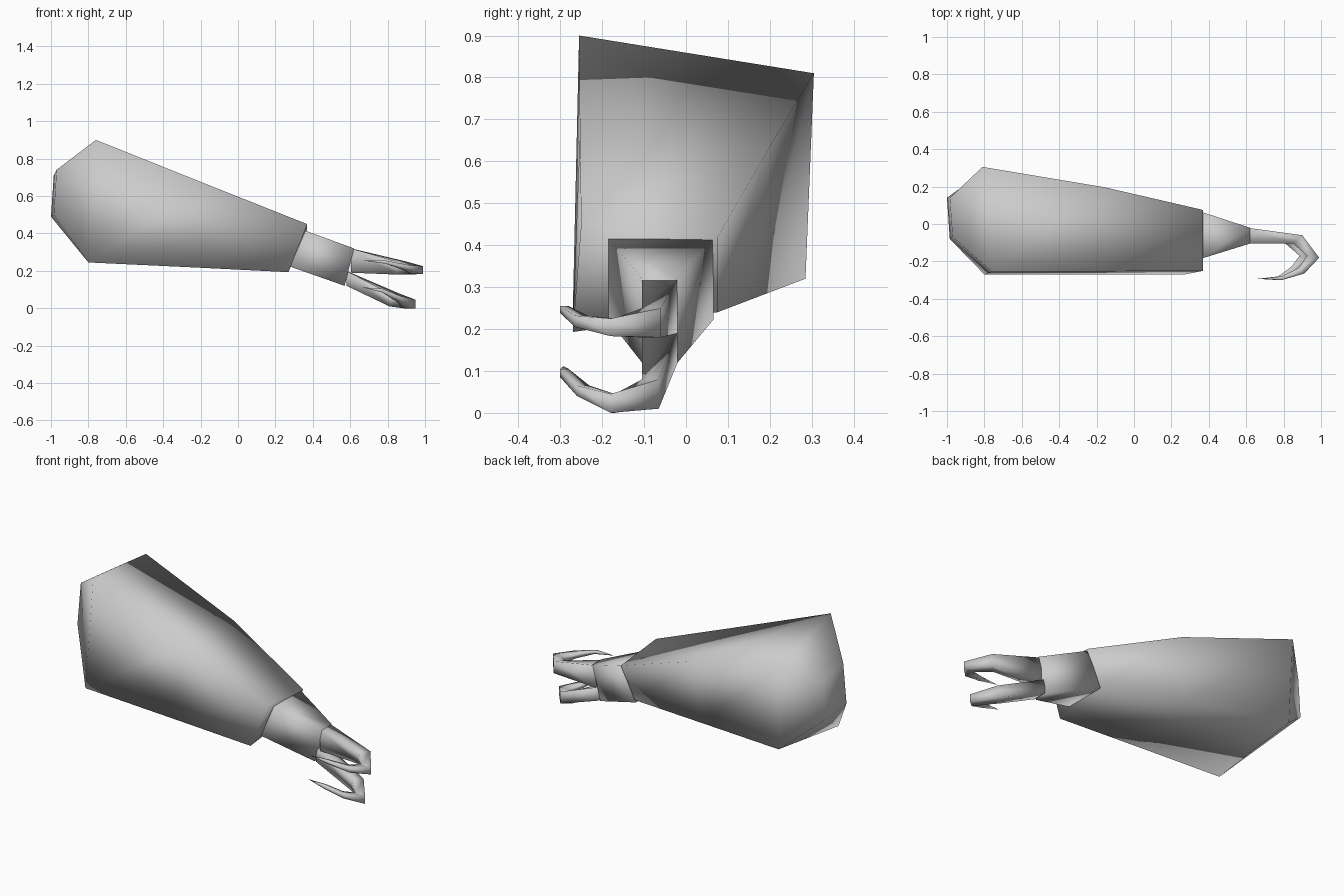
import bpy, bmesh

grey = bpy.data.materials.new("plain grey")
grey.diffuse_color = (0.6, 0.6, 0.6, 1)


def loft(name, rings, tip=None):
    """Skin four-cornered rings into a closed, smooth-shaded part."""
    bm = bmesh.new()
    loops = [[bm.verts.new(p) for p in ring] for ring in rings]
    for a, b in zip(loops, loops[1:]):
        for i in range(4):
            j = (i + 1) % 4
            bm.faces.new((a[i], a[j], b[j], b[i]))
    bm.faces.new(loops[0])
    if tip:
        t = bm.verts.new(tip)
        for i in range(4):
            bm.faces.new((loops[-1][i], loops[-1][(i + 1) % 4], t))
    else:
        bm.faces.new(loops[-1])
    bmesh.ops.recalc_face_normals(bm, faces=bm.faces)
    for f in bm.faces:
        f.smooth = True
    mesh = bpy.data.meshes.new(name)
    bm.to_mesh(mesh)
    bm.free()
    mesh.materials.append(grey)
    obj = bpy.data.objects.new(name, mesh)
    bpy.context.collection.objects.link(obj)
    return obj


# Forearm: rings run front top, back top, back bottom, front bottom
loft("forearm", [
    [(-0.97, -0.07, 0.74), (-0.985, 0.14, 0.71), (-1.0, 0.14, 0.49), (-0.985, -0.08, 0.50)],
    [(-0.76, -0.255, 0.90), (-0.81, 0.305, 0.81), (-0.80, 0.285, 0.32), (-0.80, -0.27, 0.245)],
    [(-0.16, -0.253, 0.66), (-0.16, 0.197, 0.63), (-0.22, 0.172, 0.277), (-0.23, -0.27, 0.218)],
    [(0.37, -0.25, 0.45), (0.37, 0.075, 0.418), (0.28, 0.075, 0.24), (0.27, -0.27, 0.193)],
])

# Wrist: tapers sideways towards the claws
loft("wrist", [
    [(0.36, -0.185, 0.415), (0.36, 0.065, 0.415), (0.28, 0.065, 0.222), (0.28, -0.185, 0.222)],
    [(0.62, -0.105, 0.32), (0.62, -0.02, 0.32), (0.57, -0.02, 0.12), (0.57, -0.105, 0.12)],
])


def claw(name, sections, tip):
    """Each section: outer x, outer y, inner x, inner y, top z, bottom z."""
    rings = [[(ox, oy, t), (ix, iy, t), (ix, iy, b), (ox, oy, b)]
             for ox, oy, ix, iy, t, b in sections]
    loft(name, rings, tip)


# Claws: hooked round towards the front
claw("upper_claw", [
    (0.605, -0.02, 0.605, -0.105, 0.32, 0.19),
    (0.90, -0.06, 0.85, -0.105, 0.25, 0.18),
    (0.99, -0.18, 0.925, -0.17, 0.225, 0.183),
    (0.91, -0.265, 0.88, -0.235, 0.232, 0.205),
    (0.79, -0.30, 0.79, -0.28, 0.255, 0.238),
], (0.67, -0.293, 0.255))
claw("lower_claw", [
    (0.58, -0.02, 0.58, -0.105, 0.20, 0.12),
    (0.86, -0.065, 0.81, -0.105, 0.08, 0.01),
    (0.95, -0.18, 0.885, -0.17, 0.045, 0.0),
    (0.87, -0.26, 0.84, -0.23, 0.065, 0.04),
    (0.77, -0.30, 0.77, -0.28, 0.105, 0.085),
], (0.66, -0.293, 0.112))
